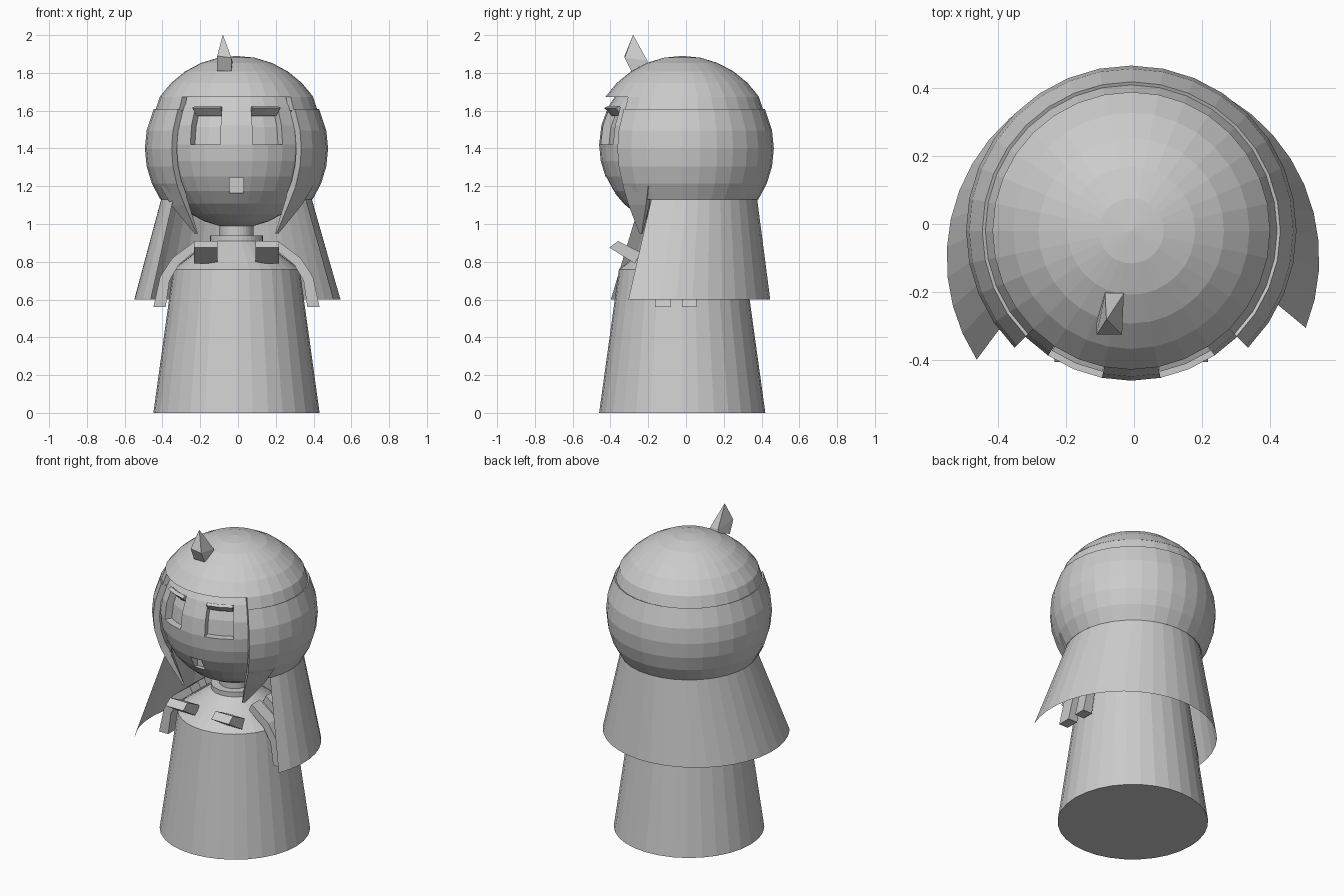
import bpy, bmesh, math
from mathutils import Vector

if "Cube" in bpy.data.objects:
    bpy.data.objects.remove(bpy.data.objects["Cube"])

CX, CY = -0.008, -0.02            # axis of the figure
grey = bpy.data.materials.new("plain_grey")
grey.diffuse_color = (0.6, 0.6, 0.6, 1)
grey.use_nodes = True
grey.node_tree.nodes["Principled BSDF"].inputs["Base Color"].default_value = grey.diffuse_color


def finish(name, bm):
    bmesh.ops.remove_doubles(bm, verts=bm.verts, dist=1e-5)
    bmesh.ops.recalc_face_normals(bm, faces=bm.faces)
    me = bpy.data.meshes.new(name)
    bm.to_mesh(me)
    bm.free()
    me.materials.append(grey)
    ob = bpy.data.objects.new(name, me)
    bpy.context.collection.objects.link(ob)
    return ob


def polar(r, a, z, cx=CX, cy=CY):
    """Angle in degrees, measured from the front towards +x."""
    a = math.radians(a)
    return Vector((cx + r * math.sin(a), cy - r * math.cos(a), z))


def revolve_bm(profile, a0=0, a1=360, n=32, loop=False):
    bm = bmesh.new()
    cols = [[bm.verts.new(polar(r, a0 + (a1 - a0) * i / n, z)) for r, z in profile]
            for i in range(n + 1)]
    m = len(profile)
    for c, d in zip(cols, cols[1:]):
        for j in range(m if loop else m - 1):
            k = (j + 1) % m
            bm.faces.new((c[j], d[j], d[k], c[k]))
    if loop and a1 - a0 < 360:
        bm.faces.new(cols[0])
        bm.faces.new(cols[-1])
    bmesh.ops.remove_doubles(bm, verts=bm.verts, dist=1e-5)
    return bm


def revolve(name, *args, **kw):
    return finish(name, revolve_bm(*args, **kw))


def loft(name, rings):
    """Solid through matching rings of points, closed at both ends."""
    bm = bmesh.new()
    vs = [[bm.verts.new(p) for p in ring] for ring in rings]
    m = len(vs[0])
    for c, d in zip(vs, vs[1:]):
        for j in range(m):
            bm.faces.new((c[j], d[j], d[(j + 1) % m], c[(j + 1) % m]))
    bm.faces.new(vs[0])
    bm.faces.new(vs[-1])
    return finish(name, bm)


def arc(r, zc, lats):
    return [(max(0.0, r * math.cos(math.radians(t))), zc + r * math.sin(math.radians(t))) for t in lats]


# gown with sloping shoulders, collar and neck
revolve("gown", [(0, 0), (0.44, 0), (0.335, 0.76), (0.14, 0.91), (0.14, 0.94), (0, 0.94)])
revolve("neck", [(0, 0.93), (0.09, 0.93), (0.09, 1.03), (0, 1.03)])

# face ball with two sunken eyes
FZ, FR = 1.42, 0.44
lats = [-90 + 11.25 * i for i in range(9)] + [13.5, 27, 39.5, 52, 64.5, 77, 90]
bm = revolve_bm(arc(FR, FZ, lats))
eyes = []
for f in bm.faces:
    c = f.calc_center_median()
    az = abs(math.degrees(math.atan2(c.x - CX, CY - c.y)))
    if 1.42 < c.z < 1.62 and 11.25 < az < 33.75:
        eyes.append(f)
res = bmesh.ops.extrude_face_region(bm, geom=eyes)
bmesh.ops.delete(bm, geom=[f for f in eyes if f.is_valid], context='FACES')
mid = Vector((CX, CY, FZ))
for v in res["geom"]:
    if isinstance(v, bmesh.types.BMVert):
        v.co = mid + (v.co - mid) * 0.9
face = finish("face", bm)

# mouth notch cut from the face
ring = lambda y: [(-0.045, y, 1.165), (0.03, y, 1.165), (0.03, y, 1.245), (-0.045, y, 1.245)]
cutter = loft("mouth_cutter", [ring(-0.6), ring(-0.35)])
cutter.hide_render = True
mod = face.modifiers.new("mouth", 'BOOLEAN')
mod.operation, mod.object, mod.solver = 'DIFFERENCE', cutter, 'EXACT'
dg = bpy.context.evaluated_depsgraph_get()
face.data = bpy.data.meshes.new_from_object(face.evaluated_get(dg))
face.modifiers.clear()
bpy.data.objects.remove(cutter)

# hair cap, band below it and thick shell open at the front
HZ, HR = 1.40, 0.49
revolve("hair_cap", [(0, 1.672)] + arc(HR, HZ, [33.75 + 11.25 * i for i in range(6)]))
revolve("hair_band", [(0.405, 1.675), (0.43, 1.60), (0.39, 1.60), (0.37, 1.675)],
        a0=45, a1=315, n=24, loop=True)
shell_lats = [-33.75, -22.5, -11.25, 0, 11.25, 25.6]
revolve("hair_shell", arc(0.485, HZ, shell_lats) + arc(0.447, HZ, shell_lats)[::-1],
        a0=45, a1=315, n=24, loop=True)

# long hair cape, flaring and shifted forward at the hem
bm = bmesh.new()
n = 26
cols = []
for i in range(n + 1):
    t = i / n
    top = polar(0.397, 66 + (303 - 66) * t, 1.14)
    hem = polar(0.547, 68 + (303 - 68) * t, 0.6, -0.003, -0.1)
    cols.append((bm.verts.new(top), bm.verts.new(hem)))
for c, d in zip(cols, cols[1:]):
    bm.faces.new((c[0], d[0], d[1], c[1]))
finish("hair_cape", bm)

for side, s in (("left", -1), ("right", 1)):
    # pointed lock in front of the ear
    def lock_ring(ro, ri, a, b, z):
        return [polar(ro, s * a, z) for a in (a,)] + [polar(ro, s * b, z), polar(ri, s * b, z), polar(ri, s * a, z)]
    loft(side + "_lock", [lock_ring(0.444, 0.40, 45, 66, 1.20), lock_ring(0.395, 0.36, 44, 61, 1.10),
                          lock_ring(0.31, 0.30, 43, 46, 0.95)])

    # upper lash over the eye
    revolve(side + "_lash", [(0.40, 1.625), (0.422, 1.615), (0.38, 1.572), (0.36, 1.585)],
            a0=s * 11.5, a1=s * 33.5, n=2, loop=True)

    # tilted tab on the chest
    tab = [(-0.405, 0.875), (-0.36, 0.91), (-0.24, 0.85), (-0.27, 0.79)]
    loft(side + "_chest_tab", [[(CX + s * x, y, z) for y, z in tab] for x in (0.10, 0.225)])

    # two bent straps falling over the shoulder
    outer = [(0.22, 0.91), (0.34, 0.82), (0.405, 0.72), (0.44, 0.56)]
    inner = [(0.20, 0.87), (0.305, 0.785), (0.355, 0.70), (0.375, 0.56)]
    for nm, y0, y1 in (("front", -0.165, -0.08), ("back", -0.02, 0.055)):
        loft(f"{side}_{nm}_strap",
             [[(CX + s * a[0], y0, a[1]), (CX + s * a[0], y1, a[1]),
               (CX + s * b[0], y1, b[1]), (CX + s * b[0], y0, b[1])] for a, b in zip(outer, inner)])

# small pointed tuft on the crown
loft("hair_tuft", [
    [(-0.11, -0.29, 1.81), (-0.035, -0.29, 1.81), (-0.03, -0.20, 1.84), (-0.085, -0.20, 1.84)],
    [(-0.11, -0.325, 1.89), (-0.035, -0.325, 1.88), (-0.03, -0.205, 1.865), (-0.085, -0.205, 1.865)],
    [(-0.081, -0.281, 2.0), (-0.079, -0.281, 2.0), (-0.079, -0.279, 2.0), (-0.081, -0.279, 2.0)]])
